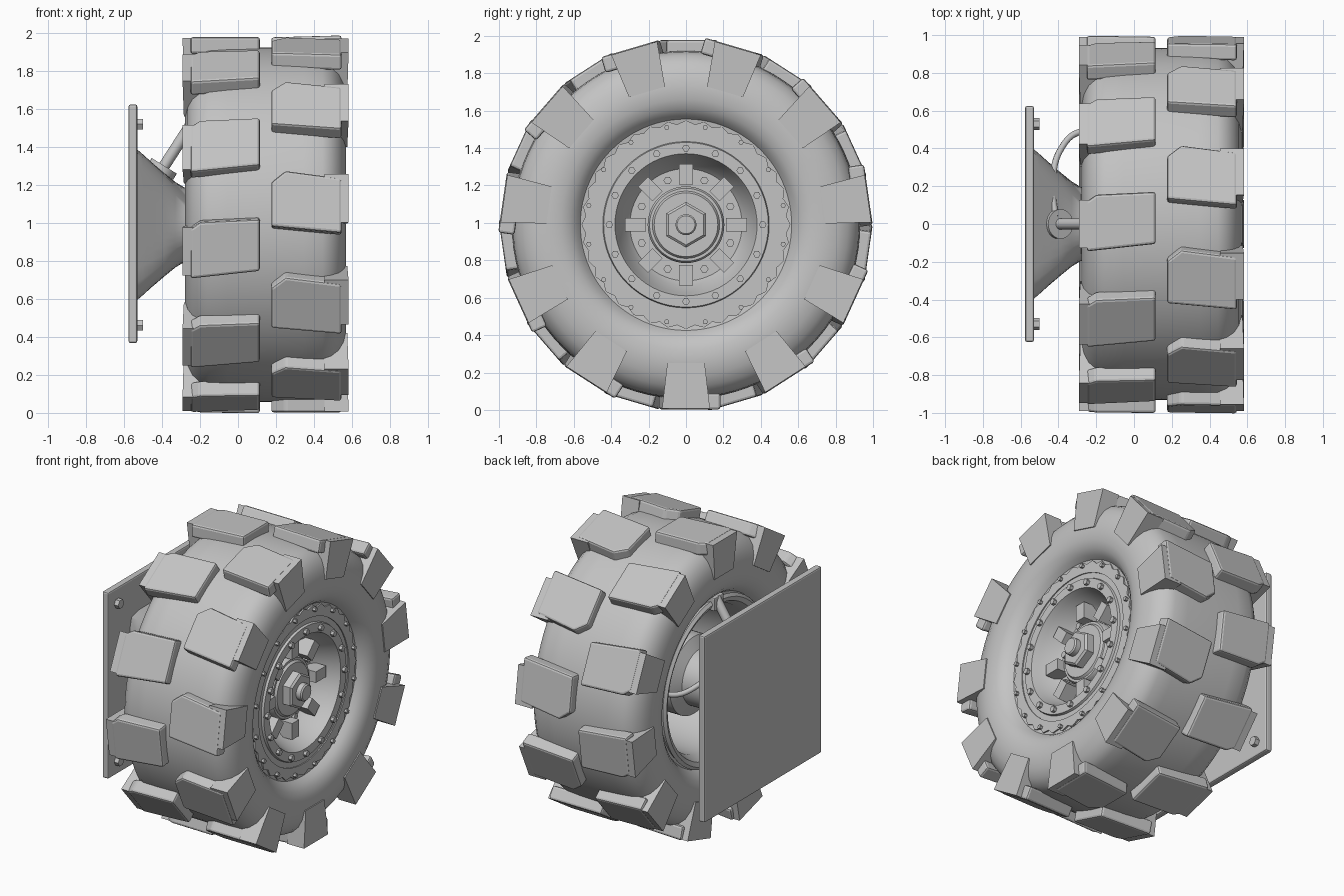
import bpy, bmesh, math
from mathutils import Vector, Matrix

if "Cube" in bpy.data.objects:
    bpy.data.objects.remove(bpy.data.objects["Cube"])

CZ = 0.99        # wheel axis height
MX = 0.145       # tyre mid plane in x
N = 11           # lugs per row
STEP = 2 * math.pi / N

grey = bpy.data.materials.new("plain grey")
grey.diffuse_color = (0.55, 0.55, 0.55, 1)
grey.use_nodes = True
grey.node_tree.nodes["Principled BSDF"].inputs["Base Color"].default_value = grey.diffuse_color


def finish(name, bm, smooth=None, bevel=0):
    bmesh.ops.recalc_face_normals(bm, faces=bm.faces)
    me = bpy.data.meshes.new(name)
    bm.to_mesh(me)
    bm.free()
    me.materials.append(grey)
    ob = bpy.data.objects.new(name, me)
    bpy.context.collection.objects.link(ob)
    if bevel:
        mod = ob.modifiers.new("bevel", 'BEVEL')
        mod.width, mod.segments = bevel, 2
    if smooth:
        bpy.ops.object.select_all(action='DESELECT')
        ob.select_set(True)
        bpy.context.view_layer.objects.active = ob
        bpy.ops.object.shade_smooth_by_angle(angle=math.radians(smooth))
    return ob


def polar(x, r, a, t=0):
    """Point at radius r and angle a round the axle, shifted t along the tread."""
    return Vector((x, r * math.cos(a) + t * math.sin(a),
                   CZ + r * math.sin(a) - t * math.cos(a)))


def loft(bm, rings, closed=False, caps=False):
    loops = [[bm.verts.new(p) for p in ring] for ring in rings]
    pairs = list(zip(loops, loops[1:])) + ([(loops[-1], loops[0])] if closed else [])
    for a, b in pairs:
        for i in range(len(a)):
            j = (i + 1) % len(a)
            bm.faces.new((a[i], a[j], b[j], b[i]))
    if caps:
        bm.faces.new(loops[0])
        bm.faces.new(loops[-1])


def lathe(name, profile, seg=64, closed=True, caps=False, smooth=35):
    bm = bmesh.new()
    loft(bm, [[polar(x, r, 2 * math.pi * i / seg) for i in range(seg)]
              for x, r in profile], closed, caps)
    return finish(name, bm, smooth)


def rod(bm, p, q, r, seg=16):
    p, q = Vector(p), Vector(q)
    m = (q - p).to_track_quat('Z', 'Y').to_matrix()
    loft(bm, [[c + m @ Vector((r * math.cos(a), r * math.sin(a), 0))
               for a in (2 * math.pi * i / seg for i in range(seg))]
              for c in (p, q)], caps=True)


def bolts(name, count, radius, offset, x0, x1, r):
    bm = bmesh.new()
    for i in range(count):
        a = offset + 2 * math.pi * i / count
        rod(bm, polar(x0, radius, a), polar(x1, radius, a), r, 6)
    finish(name, bm)


# Tyre carcass: mirrored half profile, closed through the bead
half = [(0, .932), (.2, .93), (.30, .925), (.345, .905), (.385, .865), (.41, .81),
        (.423, .74), (.418, .67), (.40, .62), (.37, .585), (.34, .565), (.33, .50)]
prof = [(MX - x, r) for x, r in reversed(half[1:])] + [(MX + x, r) for x, r in half]
lathe("tyre", prof, 88)

# Tread lugs: one outline per row, staggered by half a step
outer = [(.175, .085), (.25, .145), (.545, .105), (.545, -.185), (.175, -.15)]
inner = [(.115, .17), (-.2, .155), (-.25, .12), (-.25, -.145), (.115, -.105)]
for name, outline, start, side in (("outer", outer, -math.pi / 2, 1),
                                   ("inner", inner, math.pi / 2, -1)):
    lugs, blocks = bmesh.new(), bmesh.new()
    for k in range(N):
        a = start + k * STEP
        loft(lugs, [[polar(x, r, a, t) for x, t in outline] for r in (.90, .988)], caps=True)
        # Shoulder blocks taper down the sidewall
        loft(blocks, [[polar(MX + side * x, r, a, t) for x, t in
                       ((.31, -w), (d, -w), (d, w), (.31, w))]
                      for r, w, d in ((.983, .128, .437), (.74, .1, .43))], caps=True)
    finish(name + "_tread_lugs", lugs, bevel=.014)
    finish(name + "_shoulder_blocks", blocks)

# Rim barrel with dished front, open at the back
lathe("rim", [(-.22, .56), (-.235, .54), (-.22, .51), (-.15, .48), (.30, .46), (.30, .05),
              (.33, .05), (.33, .30), (.36, .325), (.46, .365), (.50, .38), (.50, .44),
              (.485, .445), (.485, .50), (.45, .50), (.40, .49), (-.12, .51)])

# Scalloped bead clamp ring
bm = bmesh.new()
SEG = 144
loft(bm, [[polar(x, r + (amp * math.cos(36 * 2 * math.pi * i / SEG)), 2 * math.pi * i / SEG)
           for i in range(SEG)]
          for x, r, amp in ((.44, .48, 0), (.44, .548, .01), (.492, .548, .01), (.492, .48, 0))],
     closed=True)
finish("bead_clamp_ring", bm)
bolts("clamp_bolts", 16, .53, math.pi / 16, .48, .512, .014)
bolts("rim_bolts", 16, .41, 0, .49, .522, .02)
bolts("disc_bolts", 8, .256, math.pi / 8, .32, .365, .022)

# Drive blocks round the hub
bm = bmesh.new()
for k in range(8):
    a = k * math.pi / 4
    loft(bm, [[polar(x, r, a, t) for r, t in
               ((.215, -.037), (.325, -.037), (.325, .037), (.215, .037))]
              for x in (.32, .43)], caps=True)
finish("drive_blocks", bm)

# Hub, nut and spindle end
lathe("hub", [(.30, .205), (.38, .205), (.395, .195), (.395, .18), (.41, .17)],
      48, closed=False, caps=True)
bm = bmesh.new()
loft(bm, [[polar(x, r, math.pi / 2 + i * math.pi / 3) for i in range(6)]
          for x, r in ((.40, .122), (.46, .122), (.472, .108))], caps=True)
finish("hub_nut", bm)
lathe("spindle_end", [(.46, .056), (.505, .056), (.513, .048)], 24, closed=False, caps=True)

# Axle and brake drum behind the disc
lathe("axle", [(-.30, .185), (-.10, .185), (-.06, .26), (.31, .26)], 48, closed=False, caps=True)

# Mounting plate and its corner bolts
bm = bmesh.new()
bmesh.ops.create_cube(bm, size=1, matrix=Matrix.Translation((-.553, 0, CZ + .005))
                      @ Matrix.Diagonal((.046, 1.25, 1.255, 1)))
finish("mounting_plate", bm, bevel=.01)
bm = bmesh.new()
for y in (-.53, .53):
    for z in (-.53, .53):
        rod(bm, (-.54, y, CZ + z), (-.50, y, CZ + z), .032, 6)
finish("plate_bolts", bm)

# Flared support: square at the plate, round at the axle
bm = bmesh.new()
rings = []
for x, h, power in ((-.535, .40, 14), (-.50, .37, 12), (-.45, .325, 9), (-.385, .27, 6),
                    (-.33, .225, 3.5), (-.28, .195, 2), (-.24, .187, 2)):
    ring = []
    for i in range(48):
        a = 2 * math.pi * i / 48
        c, s = math.cos(a), math.sin(a)
        ring.append(polar(x, h / (abs(c) ** power + abs(s) ** power) ** (1 / power), a))
    rings.append(ring)
loft(bm, rings, caps=True)
finish("flared_support", bm, 35)

# Angled inlet: flange, stem and the block it feeds
bm = bmesh.new()
rod(bm, (-.42, 0, 1.25), (-.22, 0, 1.56), .03, 20)
rod(bm, (-.408, 0, 1.268), (-.388, 0, 1.30), .078, 24)
finish("inlet_stem", bm, 35)
bm = bmesh.new()
bmesh.ops.create_cube(bm, size=1, matrix=Matrix.Translation((-.20, 0, 1.53))
                      @ Matrix.Diagonal((.10, .10, .09, 1)))
finish("inlet_block", bm, bevel=.008)

# Curved hose from the flange into the wheel
cu = bpy.data.curves.new("hose", 'CURVE')
cu.dimensions = '3D'
cu.bevel_depth = .017
cu.bevel_resolution = 3
cu.use_fill_caps = True
sp = cu.splines.new('BEZIER')
pts = [(-.415, .04, 1.30), (-.43, .17, 1.27), (-.385, .40, 1.17), (-.27, .49, 1.10),
       (-.05, .42, 1.08)]
sp.bezier_points.add(len(pts) - 1)
for bp, p in zip(sp.bezier_points, pts):
    bp.co = p
    bp.handle_left_type = bp.handle_right_type = 'AUTO'
cu.materials.append(grey)
bpy.context.collection.objects.link(bpy.data.objects.new("hose", cu))
